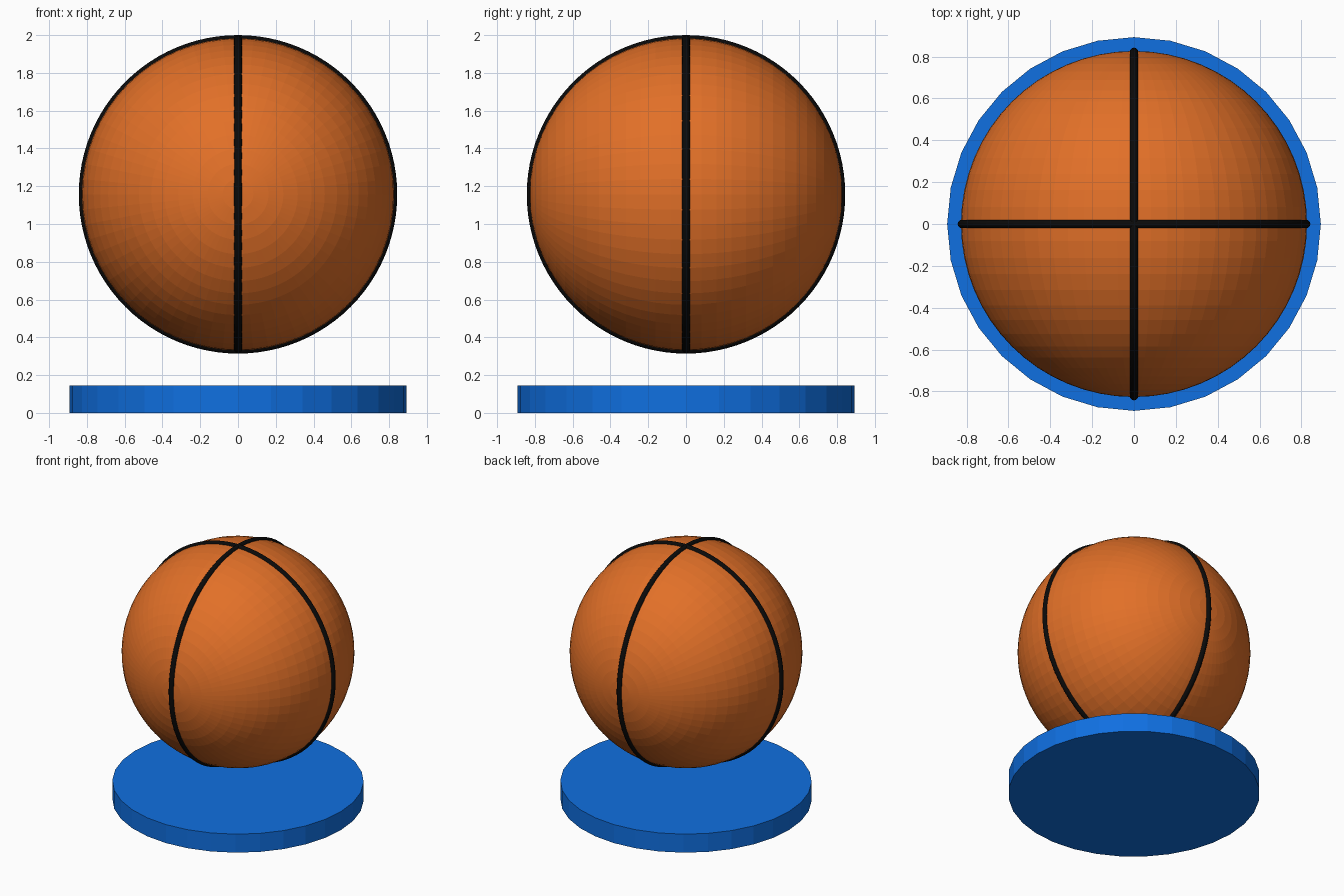
import bpy
import math

if "Cube" in bpy.data.objects:
    bpy.data.objects.remove(bpy.data.objects["Cube"])

BALL_Z = 1.157
BALL_R = 0.827
SEAM_R = 0.021


def material(name, color):
    mat = bpy.data.materials.new(name)
    mat.diffuse_color = (*color, 1.0)
    mat.use_nodes = True
    mat.node_tree.nodes["Principled BSDF"].inputs["Base Color"].default_value = mat.diffuse_color
    return mat


def finish(name, mat):
    obj = bpy.context.object
    obj.name = name
    obj.data.materials.append(mat)
    return obj


orange = material("orange", (0.76, 0.162, 0.021))
black = material("black", (0.003, 0.003, 0.003))
blue = material("blue", (0.005, 0.16, 0.75))

# Flat-shaded ball with its poles facing front and back
bpy.ops.mesh.primitive_uv_sphere_add(segments=64, ring_count=32, radius=BALL_R,
                                     location=(0, 0, BALL_Z),
                                     rotation=(math.pi / 2, 0, 0))
finish("ball", orange)

# Two upright seams crossing at the top and bottom of the ball
for name, rotation in (("seam_side_to_side", (math.pi / 2, 0, 0)),
                       ("seam_front_to_back", (0, math.pi / 2, 0))):
    bpy.ops.mesh.primitive_torus_add(major_radius=0.843 - SEAM_R, minor_radius=SEAM_R,
                                     major_segments=96, minor_segments=12,
                                     location=(0, 0, BALL_Z), rotation=rotation)
    finish(name, black)
    bpy.ops.object.shade_smooth_by_angle(angle=math.radians(40))

# Separate round base below the floating ball
bpy.ops.mesh.primitive_cylinder_add(vertices=32, radius=0.893, depth=0.145,
                                    location=(0, 0, 0.0725))
finish("base", blue)
